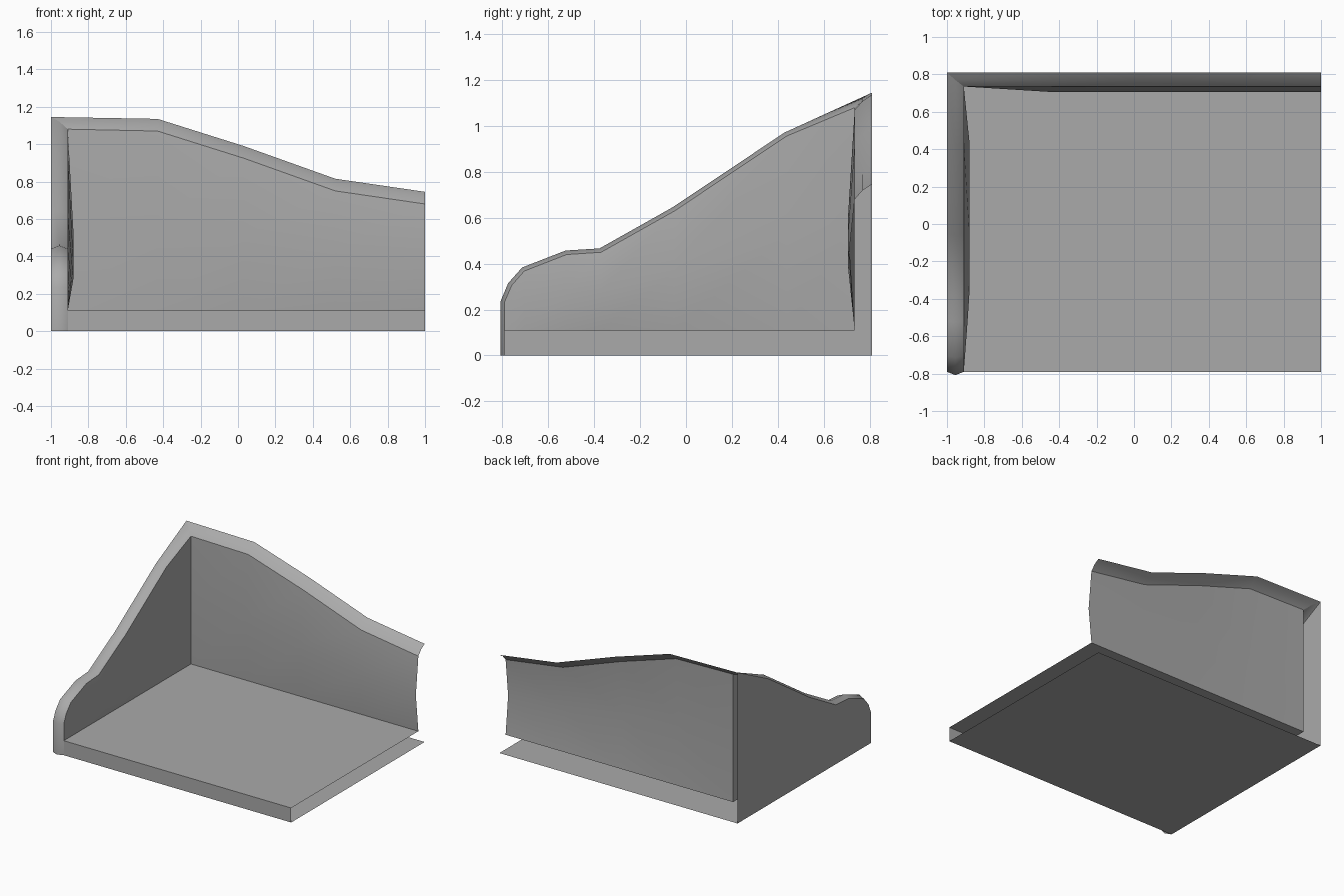
import bpy
import bmesh
from mathutils import Vector

cube = bpy.data.objects.get("Cube")
if cube:
    bpy.data.objects.remove(cube, do_unlink=True)

grey = bpy.data.materials.new("mid_grey")
grey.use_nodes = True
COLOUR = (0.4, 0.4, 0.4, 1)
grey.diffuse_color = COLOUR
shader = grey.node_tree.nodes["Principled BSDF"]
shader.inputs["Base Color"].default_value = COLOUR

# Main dimensions
RIGHT, LEFT, ARM_IN = -1.0, 1.0, -0.91
FRONT, BACK, BACK_IN = -0.79, 0.81, 0.735
SEAT_Z = 0.11
BULGE = 0.03


def finish(name, bm, facing, smooth):
    """Turn the sheet to the given side and make it an object."""
    bm.normal_update()
    total = sum((f.normal * f.calc_area() for f in bm.faces), Vector())
    if total.dot(Vector(facing)) < 0:
        bmesh.ops.reverse_faces(bm, faces=bm.faces[:])
    for f in bm.faces:
        f.smooth = smooth
    mesh = bpy.data.meshes.new(name)
    bm.to_mesh(mesh)
    bm.free()
    mesh.materials.append(grey)
    obj = bpy.data.objects.new(name, mesh)
    bpy.context.collection.objects.link(obj)
    return obj


def plate(name, corners, facing):
    bm = bmesh.new()
    bm.faces.new([bm.verts.new(c) for c in corners])
    return finish(name, bm, facing, False)


def loft(name, sections, facing):
    bm = bmesh.new()
    rows = [[bm.verts.new(p) for p in s] for s in sections]
    for a, b in zip(rows, rows[1:]):
        for i in range(len(a) - 1):
            bm.faces.new((a[i], a[i + 1], b[i + 1], b[i]))
    return finish(name, bm, facing, True)


# Arm edge profile (y, z), from the front foot to the back bend
arm = [(FRONT, 0), (FRONT, 0.235), (-0.76, 0.305), (-0.705, 0.368),
       (-0.52, 0.44), (-0.37, 0.45), (-0.05, 0.63), (0.44, 0.957)]
# Back edge profile (x, z) on the inner side
back = [(ARM_IN, 1.08), (-0.43, 1.07), (0.03, 0.925), (0.52, 0.75), (LEFT, 0.68)]
RISE = 0.065

# Flat sheets: underside, seat, front skirt and outer arm panel
plate("underside", [(RIGHT, FRONT, 0), (LEFT, FRONT, 0),
                    (LEFT, BACK, 0), (RIGHT, BACK, 0)], (0, 0, -1))
plate("seat", [(ARM_IN, FRONT, SEAT_Z), (LEFT, FRONT, SEAT_Z),
               (LEFT, BACK_IN, SEAT_Z), (ARM_IN, BACK_IN, SEAT_Z)], (0, 0, 1))
plate("front_skirt", [(ARM_IN, FRONT, 0), (LEFT, FRONT, 0),
                      (LEFT, FRONT, SEAT_Z), (ARM_IN, FRONT, SEAT_Z)], (0, -1, 0))
top_z = back[0][1] + RISE
plate("arm_outer_panel", [(RIGHT, y, z) for y, z in arm]
      + [(RIGHT, BACK, top_z), (RIGHT, BACK, 0)], (-1, 0, 0))

# Rounded arm rim, mitred into the back rim
sections = []
for i, (y, z) in enumerate(arm):
    before = Vector(arm[max(i - 1, 0)])
    after = Vector(arm[min(i + 1, len(arm) - 1)])
    d = (after - before).normalized()
    mid = Vector((y, z)) + 0.018 * Vector((-d.y, d.x))
    sections.append([(ARM_IN, y, z), ((ARM_IN + RIGHT) / 2, mid.x, mid.y), (RIGHT, y, z)])
mitre = [(ARM_IN, BACK_IN, back[0][1]),
         (-0.955, 0.77, back[0][1] + 0.04),
         (RIGHT, BACK, top_z)]
sections.append(mitre)
loft("arm_rim", sections, (0, -1, 1))

# Sloping back rim
loft("back_rim", [mitre] + [[(x, BACK_IN, z), (x, 0.77, z + 0.04), (x, BACK, z + RISE)]
                            for x, z in back[1:]], (0, -1, 1))

# Cushioned inner arm wall, swelling at half height
wall = []
for y, z in arm[1:] + [(BACK_IN, back[0][1])]:
    swell = BULGE * max(0, min(1, (y - FRONT) / 0.4, (BACK_IN - y) / 0.29))
    wall.append([(ARM_IN, y, SEAT_Z),
                 (ARM_IN + swell, y, (SEAT_Z + z) / 2),
                 (ARM_IN, y, z)])
loft("arm_inner_wall", wall, (1, 0, 0))

# Cushioned back wall
wall = []
for x, z in back:
    swell = BULGE * min(1, (x - ARM_IN) / 0.48)
    wall.append([(x, BACK_IN, SEAT_Z),
                 (x, BACK_IN - swell, (SEAT_Z + z) / 2),
                 (x, BACK_IN, z)])
loft("back_inner_wall", wall, (0, -1, 0))
